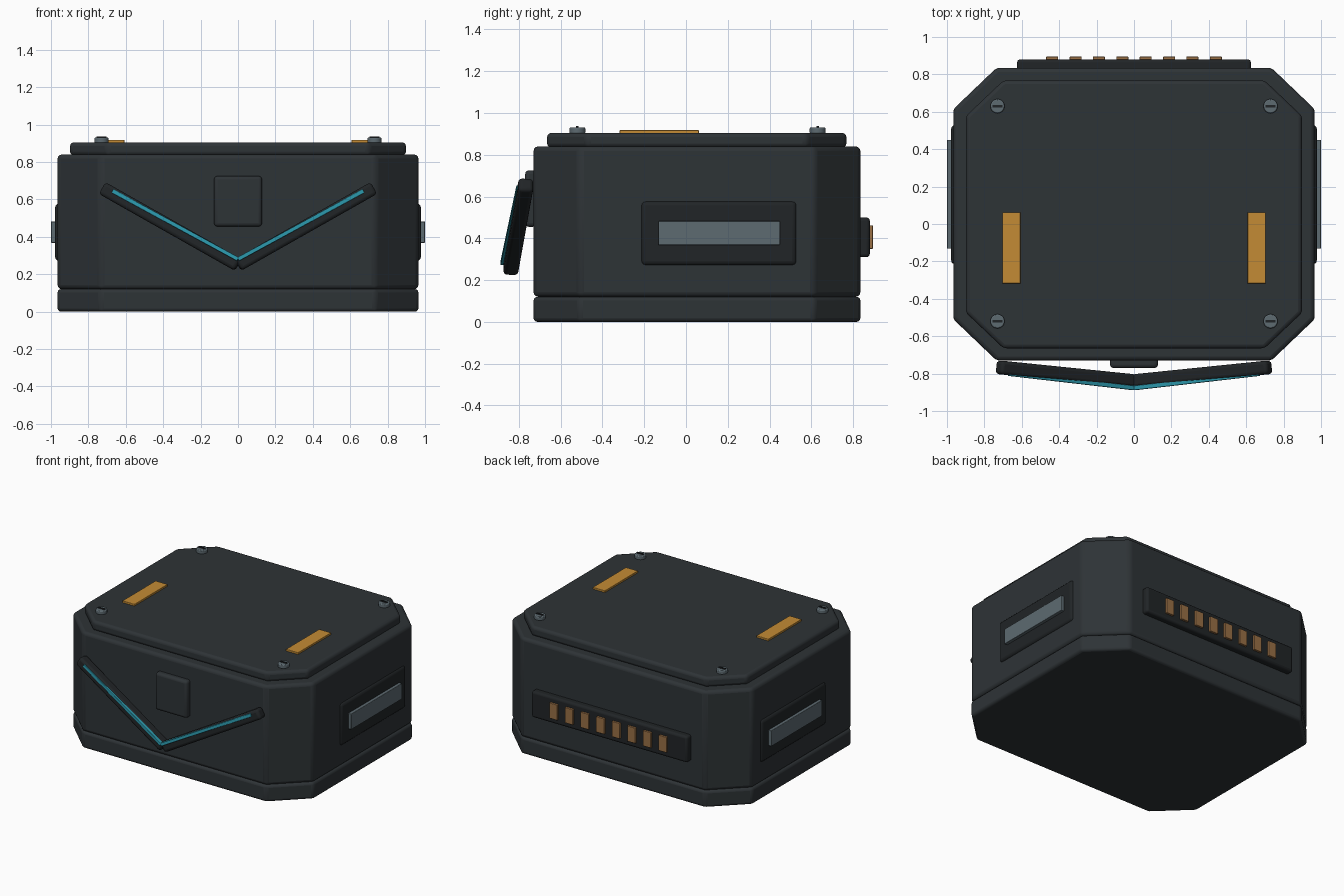
import bpy, bmesh
from mathutils import Vector, Matrix

if "Cube" in bpy.data.objects:
    bpy.data.objects.remove(bpy.data.objects["Cube"])


def material(name, rgb):
    m = bpy.data.materials.new(name)
    m.diffuse_color = (*rgb, 1)
    m.use_nodes = True
    m.node_tree.nodes["Principled BSDF"].inputs["Base Color"].default_value = m.diffuse_color
    return m


SHELL = material("dark_shell", (0.027, 0.033, 0.037))
TRIM = material("dark_trim", (0.015, 0.018, 0.020))
STEEL = material("steel", (0.11, 0.145, 0.165))
GOLD = material("gold", (0.55, 0.26, 0.035))
COPPER = material("copper", (0.32, 0.16, 0.06))
TEAL = material("teal", (0.025, 0.32, 0.42))


def finish(name, bm, mat, bevel, segments=3):
    bmesh.ops.recalc_face_normals(bm, faces=bm.faces)
    me = bpy.data.meshes.new(name)
    bm.to_mesh(me)
    bm.free()
    ob = bpy.data.objects.new(name, me)
    bpy.context.collection.objects.link(ob)
    me.materials.append(mat)
    if bevel:
        b = ob.modifiers.new("edge_bevel", "BEVEL")
        b.width, b.segments = bevel, segments
        b.limit_method, b.angle_limit = "ANGLE", 0.5
    bpy.ops.object.select_all(action="DESELECT")
    ob.select_set(True)
    bpy.context.view_layer.objects.active = ob
    bpy.ops.object.shade_smooth_by_angle(angle=0.6)
    return ob


def box(name, lo, hi, mat, bevel=0.0):
    lo, hi = Vector(lo), Vector(hi)
    bm = bmesh.new()
    bmesh.ops.create_cube(bm, size=1, matrix=Matrix.Translation((lo + hi) / 2)
                          @ Matrix.Diagonal((*(hi - lo), 1)))
    return finish(name, bm, mat, bevel)


def octagon_slab(name, hx, y0, y1, cut_x, cut_y, z0, z1, mat, bevel):
    half = [(hx - cut_x, y0), (hx, y0 + cut_y), (hx, y1 - cut_y), (hx - cut_x, y1)]
    outline = half + [(-x, y) for x, y in reversed(half)]
    bm = bmesh.new()
    face = bm.faces.new([bm.verts.new((x, y, z0)) for x, y in outline])
    ext = bmesh.ops.extrude_face_region(bm, geom=[face])
    top = [v for v in ext["geom"] if isinstance(v, bmesh.types.BMVert)]
    bmesh.ops.translate(bm, verts=top, vec=(0, 0, z1 - z0))
    return finish(name, bm, mat, bevel)


def bar(name, a, b, width, depth, mat, bevel):
    # square bar between two points, its width lying in the front plane
    a, b = Vector(a), Vector(b)
    u = (b - a).normalized()
    w = u.cross(Vector((0, 1, 0))).normalized()
    rot = Matrix((u, w, u.cross(w))).transposed().to_4x4()
    bm = bmesh.new()
    bmesh.ops.create_cube(bm, size=1, matrix=Matrix.Translation((a + b) / 2) @ rot
                          @ Matrix.Diagonal(((b - a).length, width, depth, 1)))
    return finish(name, bm, mat, bevel)


# Main housing
octagon_slab("base", 0.965, -0.73, 0.835, 0.23, 0.22, 0.0, 0.12, SHELL, 0.018)
octagon_slab("body", 0.965, -0.73, 0.835, 0.23, 0.22, 0.12, 0.84, SHELL, 0.022)
octagon_slab("lid", 0.898, -0.665, 0.768, 0.20, 0.19, 0.835, 0.905, SHELL, 0.02)

# Front button
box("front_button", (-0.128, -0.77, 0.455), (0.128, -0.715, 0.725), SHELL, 0.018)

# Rear connector with contacts
box("rear_connector", (-0.625, 0.81, 0.31), (0.625, 0.88, 0.50), TRIM, 0.016)
for i in range(8):
    x = (i - 3.5) * 0.125
    box(f"contact_{i + 1}", (x - 0.032, 0.86, 0.35), (x + 0.032, 0.895, 0.462), COPPER, 0.003)

for s, side in ((-1, "left"), (1, "right")):
    def sided(name, x0, x1, y0, y1, z0, z1, mat, bevel):
        xs = sorted((s * x0, s * x1))
        box(f"{side}_{name}", (xs[0], y0, z0), (xs[1], y1, z1), mat, bevel)

    # Side plate and handle
    sided("side_plate", 0.925, 0.978, -0.215, 0.53, 0.27, 0.578, TRIM, 0.022)
    sided("side_grip", 0.96, 1.0, -0.132, 0.45, 0.368, 0.482, STEEL, 0.004)

    # Top gold strip
    sided("top_strip", 0.607, 0.704, -0.318, 0.062, 0.895, 0.918, GOLD, 0.003)

    # Front chevron arm and its glowing strip
    bar(f"{side}_chevron_arm", (0, -0.84, 0.25), (s * 0.725, -0.766, 0.66),
        0.072, 0.072, TRIM, 0.018)
    bar(f"{side}_chevron_light", (0, -0.877, 0.28), (s * 0.67, -0.80, 0.645),
        0.022, 0.024, TEAL, 0.003)

    # Lid screws
    for y, end in ((-0.52, "front"), (0.63, "rear")):
        bm = bmesh.new()
        bmesh.ops.create_cone(bm, cap_ends=True, segments=28, radius1=0.038,
                              radius2=0.038, depth=0.03,
                              matrix=Matrix.Translation((s * 0.73, y, 0.916)))
        finish(f"{side}_{end}_screw", bm, STEEL, 0.006, 2)
        sided(f"{end}_screw_slot", 0.704, 0.756, y - 0.006, y + 0.006, 0.92, 0.937, TRIM, 0)
